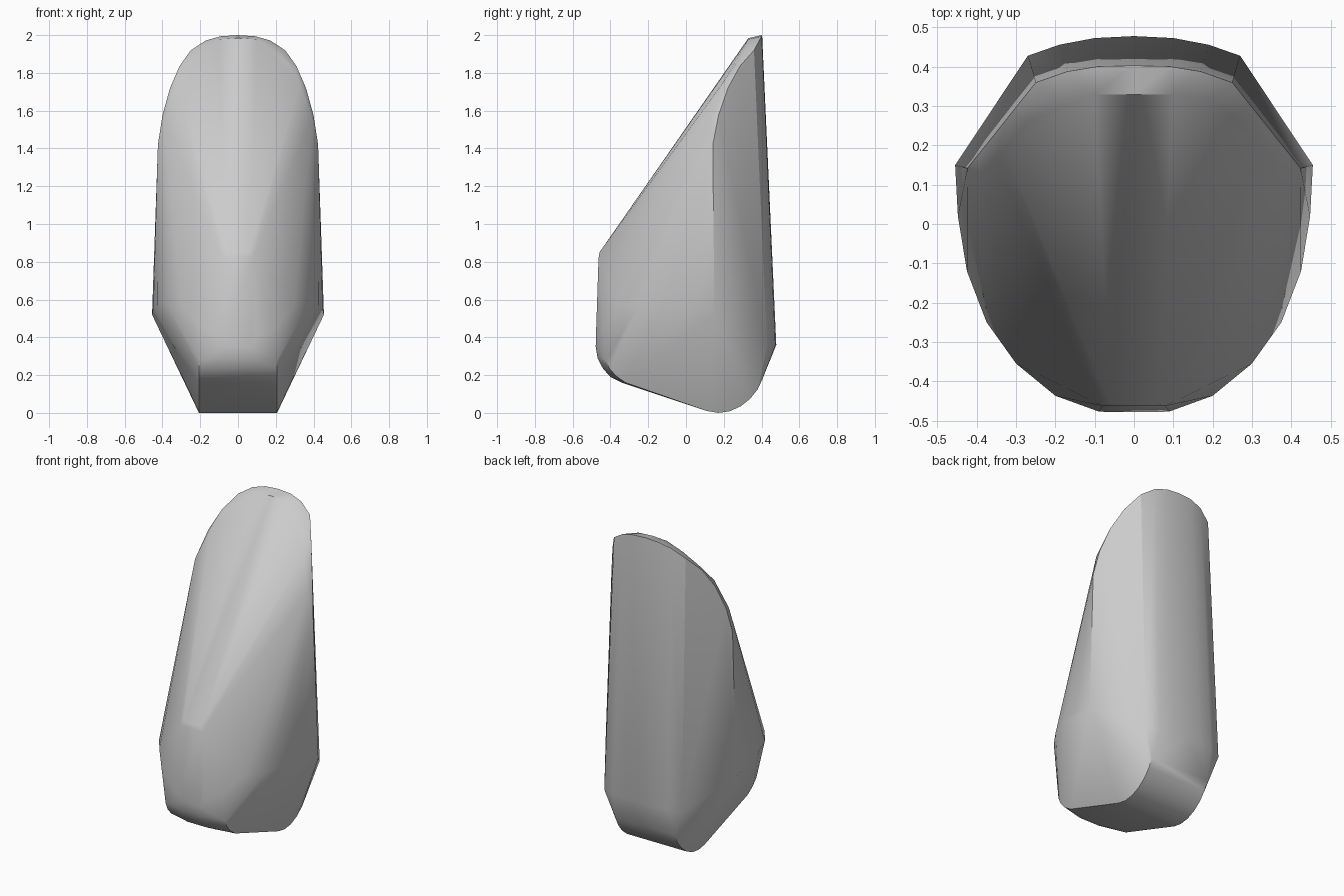
import bpy, bmesh, math

cube = bpy.data.objects.get("Cube")
if cube:
    bpy.data.objects.remove(cube)

grey = bpy.data.materials.new("plain grey")
grey.use_nodes = True
colour = (0.6, 0.6, 0.6, 1)
grey.diffuse_color = colour
grey.node_tree.nodes["Principled BSDF"].inputs["Base Color"].default_value = colour

# Top rim: arched back edge, and the softened inner edge of the slope
rim = [(0, .403, 2), (.09, .401, 1.994), (.17, .388, 1.972), (.25, .36, 1.92),
       (.31, .285, 1.835), (.36, .222, 1.72), (.40, .172, 1.575), (.424, .142, 1.42)]
slope_edge = [(0, .33, 1.984), (.1, .33, 1.978), (.2, .315, 1.93),
              (.27, .26, 1.845), (.33, .19, 1.74), (.39, .13, 1.56)]

# Front knee and rounded waist
front = [(.08, -.463, .82), (.06, -.458, .85), (.09, -.477, .4), (.2, -.437, .45)]
waist = [(.455, .15, .52), (.448, .02, .56), (.425, -.12, .57),
         (.375, -.25, .57), (.30, -.355, .57)]

# Back edge at the bottom of the panel
back = [(0, .478, .36), (.1, .473, .36), (.19, .456, .355), (.27, .428, .35)]

# Rounded keel: centre line, and the narrower side of the strip
keel = [(-.478, .35), (-.468, .29), (-.44, .235), (-.40, .19), (-.34, .16)]
keel_side = [(-.425, .28), (-.405, .235), (-.37, .195), (-.32, .16)]
sole = [(-.25, .135), (.06, .03), (.11, .01), (.17, 0), (.23, .008), (.29, .035),
        (.34, .075), (.38, .125), (.405, .18)]

half = rim + slope_edge + front + waist + back
half += [(.07, y, z) for y, z in keel]
half += [(.207, y, z) for y, z in keel_side + sole]

# Wrap the mirrored key points in one faceted shell
bm = bmesh.new()
for x, y, z in half:
    bm.verts.new((x, y, z))
    if x:
        bm.verts.new((-x, y, z))
hull = bmesh.ops.convex_hull(bm, input=bm.verts[:])
loose = {v for v in hull["geom_interior"] + hull["geom_unused"]
         if isinstance(v, bmesh.types.BMVert)}
bmesh.ops.delete(bm, geom=list(loose), context='VERTS')
bmesh.ops.dissolve_limit(bm, angle_limit=math.radians(1),
                         verts=bm.verts[:], edges=bm.edges[:])
bmesh.ops.recalc_face_normals(bm, faces=bm.faces[:])
mesh = bpy.data.meshes.new("body_shell")
bm.to_mesh(mesh)
bm.free()
mesh.materials.append(grey)
body = bpy.data.objects.new("body_shell", mesh)
bpy.context.collection.objects.link(body)

# Smooth the gentle curves and keep the hard edges
bpy.context.view_layer.objects.active = body
body.select_set(True)
bpy.ops.object.shade_smooth_by_angle(angle=math.radians(30))
